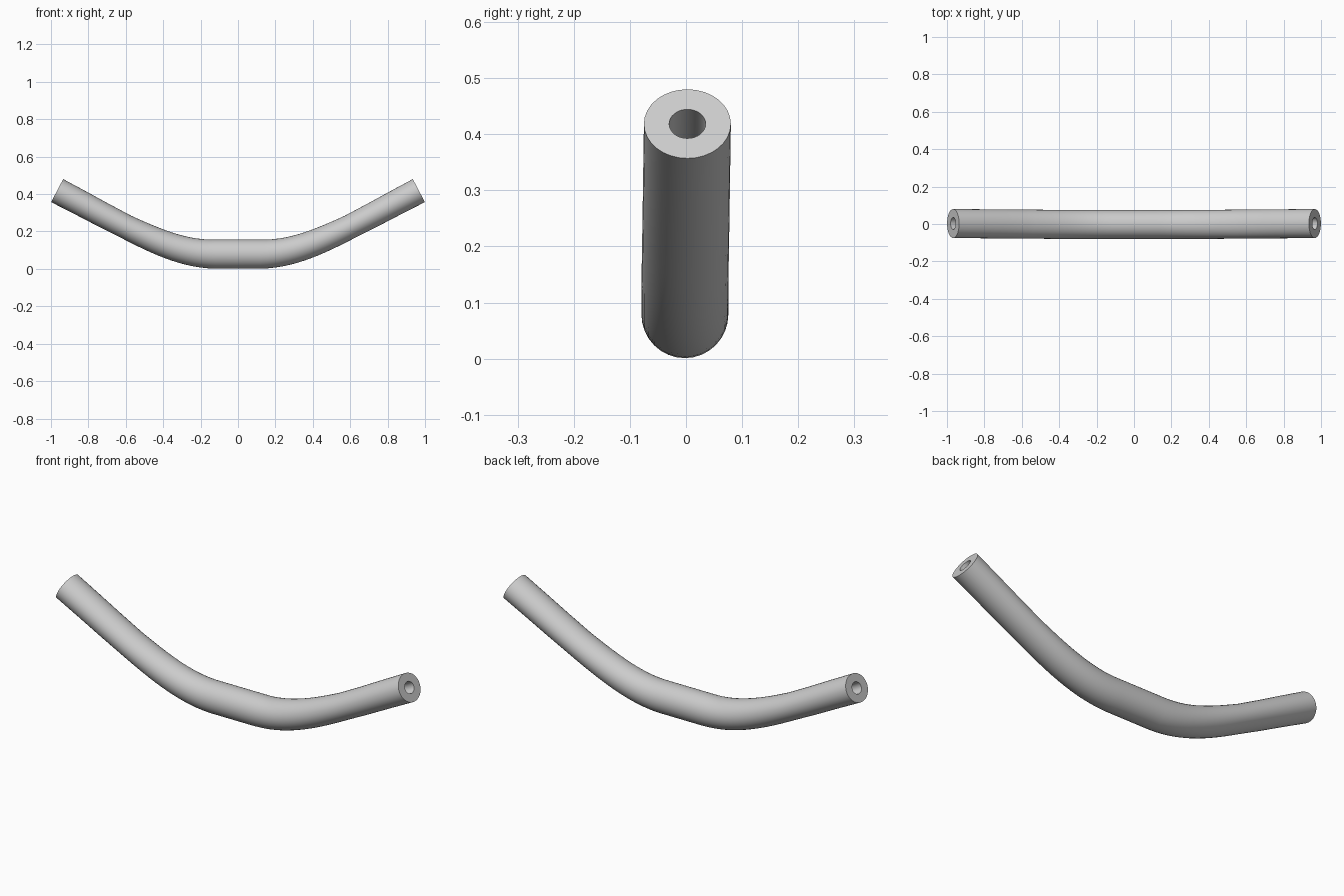
import bpy, bmesh, math
from mathutils import Vector
from mathutils.geometry import interpolate_bezier

if "Cube" in bpy.data.objects:
    bpy.data.objects.remove(bpy.data.objects["Cube"])

SEG = 32

# Half of the centre line; the tube is flat in the middle and straight at the tips
flat = [Vector((0, 0, 0.079)), Vector((0.12, 0, 0.079))]
bend = interpolate_bezier(Vector((0.12, 0, 0.079)), Vector((0.28, 0, 0.079)),
                          Vector((0.42, 0, 0.138)), Vector((0.60, 0, 0.226)), 14)
tip = [Vector((0.72, 0, 0.288)), Vector((0.84, 0, 0.352)), Vector((0.967, 0, 0.4185))]
half = flat + bend[1:] + tip
path = [Vector((-p.x, 0, p.z)) for p in reversed(half[1:])] + half


def lerp_table(x, table):
    for (x0, v0), (x1, v1) in zip(table, table[1:]):
        if x <= x1:
            return v0 + (v1 - v0) * (x - x0) / (x1 - x0)
    return table[-1][1]


# In-plane radius narrows slightly along the arms
depth = [(0, 0.078), (0.12, 0.078), (0.6, 0.065), (0.97, 0.0695)]
shift = [(0, -0.002), (0.4, -0.002), (0.97, 0.0025)]

bm = bmesh.new()


def add_wall(scale):
    rings = []
    for i, p in enumerate(path):
        t = (path[min(i + 1, len(path) - 1)] - path[max(i - 1, 0)]).normalized()
        up = Vector((-t.z, 0, t.x))
        r = lerp_table(abs(p.x), depth) * scale
        c = p + Vector((0, lerp_table(abs(p.x), shift), 0))
        angles = [2 * math.pi * k / SEG for k in range(SEG)]
        rings.append([bm.verts.new(c + up * r * math.sin(a)
                                   + Vector((0, 0.0775 * scale * math.cos(a), 0)))
                      for a in angles])
    for a, b in zip(rings, rings[1:]):
        bridge(a, b)
    return rings


def bridge(a, b):
    for k in range(SEG):
        n = (k + 1) % SEG
        bm.faces.new((a[k], a[n], b[n], b[k]))


# Outer wall, bore and the two annular end faces
outer = add_wall(1.0)
bore = add_wall(0.42)
for i in (0, -1):
    bridge(outer[i], bore[i])
bmesh.ops.recalc_face_normals(bm, faces=bm.faces)

mesh = bpy.data.meshes.new("curved_tube")
bm.to_mesh(mesh)
bm.free()
tube = bpy.data.objects.new("curved_tube", mesh)
bpy.context.collection.objects.link(tube)
bpy.context.view_layer.objects.active = tube
tube.select_set(True)
bpy.ops.object.shade_smooth_by_angle(angle=math.radians(35))
